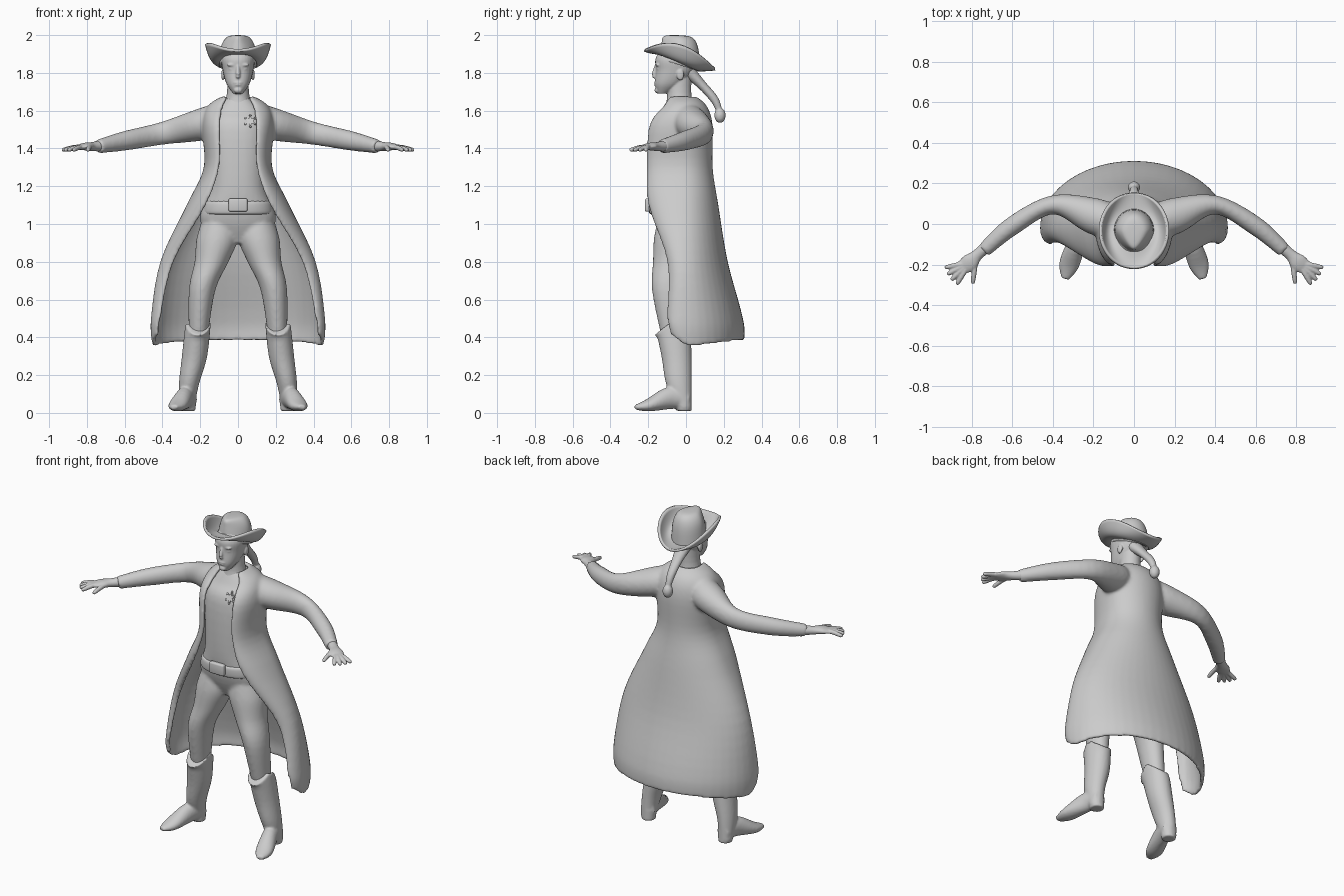
import bpy, bmesh, math
from mathutils import Vector
from math import sin, cos, pi, tau

cube = bpy.data.objects.get("Cube")
if cube:
    bpy.data.objects.remove(cube)

shade = (.6, .6, .6, 1)
grey = bpy.data.materials.new("plain_grey")
grey.use_nodes = True
grey.diffuse_color = shade
grey.node_tree.nodes["Principled BSDF"].inputs["Base Color"].default_value = shade


def finish(name, bm, smooth=True):
    bmesh.ops.recalc_face_normals(bm, faces=bm.faces)
    for face in bm.faces:
        face.smooth = smooth
    mesh = bpy.data.meshes.new(name)
    bm.to_mesh(mesh)
    bm.free()
    mesh.materials.append(grey)
    ob = bpy.data.objects.new(name, mesh)
    bpy.context.collection.objects.link(ob)
    return ob


def skin(name, rows, closed=True, caps=True, smooth=True):
    """Bridge rows of points into a surface."""
    bm = bmesh.new()
    rows = [[bm.verts.new(point) for point in row] for row in rows]
    count = len(rows[0])
    for low, high in zip(rows, rows[1:]):
        for i in range(count if closed else count - 1):
            j = (i + 1) % count
            bm.faces.new((low[i], low[j], high[j], high[i]))
    if caps:
        bm.faces.new(rows[0])
        bm.faces.new(rows[-1])
    return finish(name, bm, smooth)


def refine(keys, steps=5):
    """Pass a smooth spline through a few key rings."""
    keys = [Vector(key) for key in keys]
    last = len(keys) - 1
    rings = []
    for i in range(last):
        a, b, c, d = keys[max(i - 1, 0)], keys[i], keys[i + 1], keys[min(i + 2, last)]
        for step in range(steps):
            t = step / steps
            rings.append(b + (c - a) * (t / 2) + (a * 2 - b * 5 + c * 4 - d) * (t * t / 2)
                         + (b * 3 - a - c * 3 + d) * (t ** 3 / 2))
    return rings + [keys[-1]]


def circle(count):
    return [tau * i / count for i in range(count)]


def soft(value, power):
    return math.copysign(abs(value) ** power, value)


def stack(name, keys, centre=0, square=1, tweak=None):
    """Level rings: height, half width, front, back, sideways shift."""
    rows = []
    for z, width, front, back, shift in refine(keys):
        row = [Vector((centre + shift + width * soft(cos(a), square),
                       (front + back) / 2 + (back - front) / 2 * soft(sin(a), square), z))
               for a in circle(32)]
        rows.append([tweak(point) for point in row] if tweak else row)
    return skin(name, rows)


def tube(name, keys):
    """Rings across a path: position, side radius, upright radius."""
    rings = refine(keys)
    path = [Vector(ring[:3]) for ring in rings]
    rows = []
    for i, ring in enumerate(rings):
        ahead = (path[min(i + 1, len(path) - 1)] - path[max(i - 1, 0)]).normalized()
        side = ahead.cross(Vector((0, 0, 1))).normalized()
        up = side.cross(ahead)
        rows.append([path[i] + side * ring[3] * cos(a) + up * ring[4] * sin(a) for a in circle(20)])
    return skin(name, rows)


def ball(name, centre, size):
    bm = bmesh.new()
    bmesh.ops.create_uvsphere(bm, u_segments=20, v_segments=12, radius=1)
    bmesh.ops.scale(bm, vec=size, verts=bm.verts)
    bmesh.ops.translate(bm, vec=centre, verts=bm.verts)
    return finish(name, bm)


def thicken(ob, thickness):
    solid = ob.modifiers.new("thickness", 'SOLIDIFY')
    solid.thickness, solid.offset = thickness, 0


def select(obs):
    bpy.ops.object.select_all(action='DESELECT')
    for ob in obs:
        ob.select_set(True)
    bpy.context.view_layer.objects.active = obs[0]


def blend(name, obs, voxel, rounds):
    """Fuse overlapping parts into one smooth skin."""
    select(obs)
    bpy.ops.object.join()
    ob = obs[0]
    ob.name = name
    remesh = ob.modifiers.new("remesh", 'REMESH')
    remesh.mode, remesh.voxel_size, remesh.use_smooth_shade = 'VOXEL', voxel, True
    relax = ob.modifiers.new("relax", 'SMOOTH')
    relax.factor, relax.iterations = .5, rounds
    return ob


def mirror(ob):
    ob.modifiers.new("mirror", 'MIRROR')


# Torso and trousers
body = [stack("torso", [(.9, .08, -.12, .03, 0), (1.02, .2, -.17, .07, 0), (1.2, .15, -.195, .09, 0),
                        (1.5, .16, -.185, .1, 0), (1.6, .13, -.13, .08, 0), (1.67, .06, -.09, .03, 0)],
              square=.85)]
for side in (1, -1):
    body.append(stack("leg", [(.4, .05, -.13, 0, .11 * side), (.65, .07, -.18, 0, .09 * side),
                              (.8, .09, -.175, .03, .04 * side), (.92, .11, -.17, .05, .01 * side),
                              (1.02, .09, -.15, .06, 0)], centre=side / 10))
blend("shirt_and_trousers", body, .01, 6)


# Boots, with tops that dip at the front and back
def dip(point):
    rise = max(0, point.z - .4)
    point.z -= rise * min(.9, abs(point.y + .07) * 9)
    return point


shaft = stack("shaft", [(.03, .04, -.05, .03, .06), (.15, .053, -.105, .03, .05),
                        (.3, .067, -.13, .03, .02), (.49, .067, -.17, .02, 0)], centre=.21, tweak=dip)
foot = tube("foot", [(.26, .01, .07, .045, .045), (.28, -.08, .08, .045, .06),
                     (.32, -.2, .04, .05, .033), (.34, -.27, .03, .02, .012)])
heel = stack("heel", [(.01, .04, -.05, .03, 0), (.08, .045, -.06, .03, 0)], centre=.265)
mirror(blend("boots", [shaft, foot, heel], .007, 5))

# Long open coat: height, half width, back, then the front edge across and forward
rows = []
middle = -.02
for z, width, back, edge, front in refine([
        (1.67, .07, .04, .055, -.08), (1.62, .15, .1, .08, -.11), (1.52, .18, .13, .095, -.185),
        (1.3, .17, .13, .1, -.2), (1.1, .26, .16, .17, -.19), (.8, .4, .21, .34, -.09),
        (.5, .45, .29, .41, -.09), (.35, .445, .3, .42, -.07)]):
    half = []
    for i in range(8):
        a = pi / 2 * i / 8
        half.append(Vector((edge + (width - edge) * sin(a), middle + (front - middle) * cos(a), z)))
    for i in range(13):
        a = pi / 2 * i / 12
        half.append(Vector((width * cos(a), middle + (back - middle) * sin(a), z)))
    for point in half:
        point.z += max(.8 * point.y, -6 * point.y) * max(0, .5 - z)
    rows.append(half + [Vector((-p.x, p.y, p.z)) for p in reversed(half[:-1])])
coat = skin("coat", rows, closed=False, caps=False)
thicken(coat, .022)
select([coat])
bpy.ops.object.convert(target='MESH')
sleeves = [tube("sleeve", [(.09 * side, 0, 1.56, .08, .085), (.2 * side, .04, 1.525, .09, .085),
                           (.4 * side, .095, 1.48, .047, .061), (.6 * side, -.01, 1.44, .047, .052),
                           (.74 * side, -.13, 1.41, .037, .037)]) for side in (1, -1)]
blend("long_coat", [coat] + sleeves, .009, 12)


# Hands, with fingers fanned out from the palm
def finger(x, y, angle, length):
    return tube("finger", [(x + cos(angle) * length * k, y + sin(angle) * length * k,
                            1.41 - k * k / 50, radius, radius)
                           for k, radius in ((0, .013), (.5, .013), (.9, .011), (1, .006))])


hand = [tube("palm", [(.7, -.09, 1.415, .033, .033), (.77, -.15, 1.41, .028, .024),
                      (.81, -.19, 1.41, .043, .02), (.85, -.215, 1.405, .034, .012)])]
hand += [finger(.81, -.19, -.2 - .28 * i, .125) for i in range(4)]
hand.append(finger(.78, -.17, -1.45, .125))
mirror(blend("hands", hand, .004, 3))

# Head, neck and face
head = [stack("skull", [(1.69, .025, -.15, -.1, 0), (1.74, .06, -.165, -.02, 0), (1.81, .08, -.16, .04, 0),
                        (1.88, .086, -.16, .05, 0), (1.94, .05, -.11, .03, 0)], square=.9),
        stack("neck", [(1.6, .1, -.12, .06, 0), (1.67, .062, -.1, .03, 0), (1.8, .055, -.1, .03, 0)]),
        tube("nose", [(0, -.157, 1.84, .008, .008), (0, -.172, 1.79, .012, .01), (0, -.16, 1.775, .01, .008)])]
for name, centre, size in [("upper_lip", (0, -.163, 1.748), (.022, .006, .005)),
                           ("lower_lip", (0, -.162, 1.737), (.018, .007, .005)),
                           ("chin", (0, -.155, 1.708), (.022, .012, .015)),
                           ("eye", (.033, -.144, 1.82), (.015, .01, .007)),
                           ("brow", (.033, -.15, 1.842), (.026, .012, .008)),
                           ("ear", (.079, -.03, 1.79), (.01, .02, .03))]:
    x, y, z = centre
    head += [ball(name, (side * x, y, z), size) for side in ((1, -1) if x else (1,))]
blend("head", head, .0045, 3)

# Tied hair
tail = tube("tail", [(0, 0, 1.82, .055, .04), (0, .08, 1.74, .033, .025),
                     (0, .15, 1.66, .024, .022), (0, .18, 1.59, .015, .015)])
blend("ponytail", [tail, ball("tail_end", (0, .18, 1.575), (.03, .03, .04))], .005, 3)


# Hat crown, pinched toward the front, with a base that drops at the back
def pinch(point):
    rise = max(0, point.z - 1.84)
    point.x *= 1 - 3 * rise * min(1, max(0, -.03 - point.y) * 11)
    point.z -= 2 * (2 - point.z) * (point.y + .03)
    return point


stack("hat_crown", [(1.84, .1, -.14, .075, 0), (1.94, .09, -.13, .065, 0),
                    (1.99, .06, -.12, .03, 0), (2, .01, -.08, -.05, 0)], tweak=pinch)

# Hat brim, curled up at the sides and dropping at the back
rows = []
for k in range(13):
    out = k / 12
    row = []
    for a in circle(48):
        ahead = -sin(a)
        low, high = 1.86 + .045 * ahead, 1.95 + ahead / 20 - .08 * ahead * ahead
        row.append((cos(a) * (.09 + .077 * out ** .7), -.033 - ahead * (.095 + .092 * out),
                    low + (high - low) * out ** 2.5))
    rows.append(row)
thicken(skin("hat_brim", rows, caps=False), .014)

# Belt and buckle
stack("belt", [(1.05, .17, -.18, .08, 0), (1.06, .188, -.195, .09, 0),
               (1.11, .18, -.197, .09, 0), (1.125, .165, -.18, .08, 0)], square=.85)
bm = bmesh.new()
bmesh.ops.create_cube(bm, size=1)
bmesh.ops.scale(bm, vec=(.1, .03, .07), verts=bm.verts)
bmesh.ops.translate(bm, vec=(0, -.203, 1.1), verts=bm.verts)
bevel = finish("buckle", bm).modifiers.new("bevel", 'BEVEL')
bevel.width, bevel.segments = .01, 3


# Six-pointed badge with tipped points, leaning back with the chest
def badge_point(angle, reach, y):
    return (.065 + reach * sin(angle), y + reach * cos(angle) / 2, 1.545 + reach * cos(angle))


skin("badge", [[badge_point(*pair, y) for a in circle(6) for pair in ((a, .03), (a + pi / 6, .015))]
               for y in (-.172, -.14)], smooth=False)
for a in circle(6):
    ball("badge_tip", badge_point(a, .03, -.167), (.006, .008, .006))
